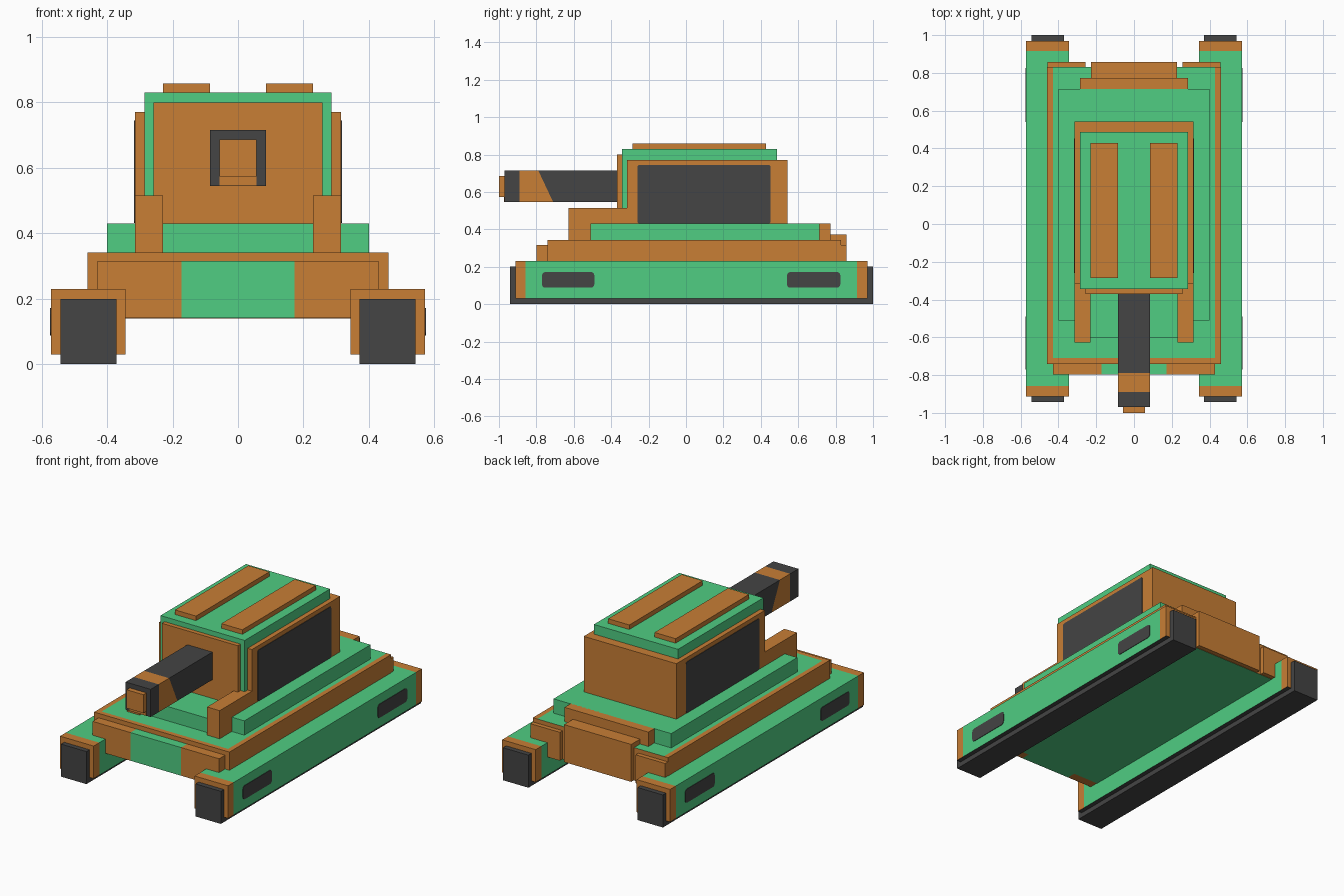
import bpy, bmesh, math
from mathutils import Vector

if "Cube" in bpy.data.objects:
    bpy.data.objects.remove(bpy.data.objects["Cube"])


def material(name, color):
    m = bpy.data.materials.new(name)
    m.diffuse_color = (*color, 1)
    m.use_nodes = True
    m.node_tree.nodes["Principled BSDF"].inputs["Base Color"].default_value = m.diffuse_color
    return m


MATS = [material("green paint", (0.08, 0.61, 0.225)),
        material("orange paint", (0.58, 0.21, 0.036)),
        material("dark rubber", (0.058, 0.058, 0.058))]
GREEN, ORANGE, DARK = 0, 1, 2


def finish(name, bm, rule):
    """Colour faces by a rule on (centre, normal), or with one colour."""
    bmesh.ops.recalc_face_normals(bm, faces=bm.faces)
    for f in bm.faces:
        f.material_index = rule(f.calc_center_median(), f.normal) if callable(rule) else rule
    me = bpy.data.meshes.new(name)
    bm.to_mesh(me)
    bm.free()
    for m in MATS:
        me.materials.append(m)
    ob = bpy.data.objects.new(name, me)
    bpy.context.collection.objects.link(ob)
    return ob


def box(name, x, y, z, rule, cuts=()):
    """Box between ranges; cuts are (point, normal) planes that split faces for paint."""
    bm = bmesh.new()
    bmesh.ops.create_cube(bm, size=1)
    for v in bm.verts:
        v.co = Vector([(r[0] + r[1]) / 2 + c * (r[1] - r[0]) for c, r in zip(v.co, (x, y, z))])
    for co, no in cuts:
        bmesh.ops.bisect_plane(bm, geom=bm.verts[:] + bm.edges[:] + bm.faces[:],
                               plane_co=co, plane_no=no)
    return finish(name, bm, rule)


def cut_x(v):
    return ((v, 0, 0), (1, 0, 0))


def cut_y(v):
    return ((0, v, 0), (0, 1, 0))


def side_plate(name, x, s, y, z, r):
    """Thin dark rounded plate lying on a side face."""
    bm = bmesh.new()
    ring = []
    for cy, cz, a0 in ((y[1] - r, z[1] - r, 0), (y[0] + r, z[1] - r, 90),
                       (y[0] + r, z[0] + r, 180), (y[1] - r, z[0] + r, 270)):
        for k in range(4):
            a = math.radians(a0 + 30 * k)
            ring.append(bm.verts.new((s * x, cy + r * math.cos(a), cz + r * math.sin(a))))
    f = bm.faces.new(ring)
    ext = bmesh.ops.extrude_face_region(bm, geom=[f])
    for v in ext["geom"]:
        if isinstance(v, bmesh.types.BMVert):
            v.co.x += s * 0.003
    return finish(name, bm, DARK)


def span(s, a, b):
    return tuple(sorted((s * a, s * b)))


# Painting rules
def track_rule(c, n):
    if n.z < -0.5:
        return DARK
    return ORANGE if abs(n.y) > 0.5 or c.y < -0.86 or c.y > 0.92 else GREEN


def hull_rule(c, n):
    if n.z < -0.5:
        return GREEN
    return GREEN if n.z > 0.5 and abs(c.x) < 0.43 and c.y > -0.71 else ORANGE


def barrel_rule(c, n):
    limit = -0.79 + (0.715 - c.z) * 0.08 / 0.17
    return ORANGE if -0.89 < c.y < limit else DARK


# Hull with painted rim, nose plate and rear plates
box("hull", (-0.46, 0.46), (-0.74, 0.83), (0.14, 0.342), hull_rule,
    [cut_x(-0.43), cut_x(0.43), cut_y(-0.71)])
box("nose_plate", (-0.43, 0.43), (-0.798, -0.74), (0.142, 0.315),
    lambda c, n: GREEN if abs(c.x) < 0.17 else ORANGE, [cut_x(-0.172), cut_x(0.172)])
box("deck", (-0.40, 0.40), (-0.51, 0.715), (0.34, 0.43), GREEN)
box("deck_front", (-0.23, 0.23), (-0.60, -0.50), (0.34, 0.43), GREEN)
box("deck_rear_block", (-0.285, 0.285), (0.71, 0.772), (0.33, 0.43), ORANGE)
box("rear_door", (-0.228, 0.228), (0.76, 0.858), (0.142, 0.372), ORANGE)

# Turret
box("turret_core", (-0.286, 0.286), (-0.343, 0.486), (0.43, 0.83), GREEN)
box("turret_shell", (-0.315, 0.315), (-0.315, 0.543), (0.43, 0.771), ORANGE)
box("turret_front_plate", (-0.258, 0.258), (-0.37, -0.34), (0.43, 0.80), ORANGE)

# Gun
box("barrel", (-0.085, 0.085), (-0.97, -0.36), (0.545, 0.715), barrel_rule,
    [cut_y(-0.89), ((0, -0.79, 0.715), (0, 0.17, 0.08))])
box("muzzle", (-0.057, 0.057), (-1.0, -0.96), (0.573, 0.686), ORANGE)
box("muzzle_stripe", (-0.057, 0.057), (-0.973, -0.969), (0.546, 0.574), ORANGE)

# Parts repeated on both sides
for s, side in ((-1, "left"), (1, "right")):
    box(f"{side}_track_guard", span(s, 0.343, 0.571), (-0.912, 0.97), (0.03, 0.23),
        track_rule, [cut_y(-0.857), cut_y(0.915)])
    box(f"{side}_tread", span(s, 0.371, 0.543), (-0.942, 1.0), (0, 0.20), DARK)
    for i, y in enumerate(((-0.77, -0.49), (0.54, 0.825))):
        side_plate(f"{side}_track_slot_{i}", 0.571, s, y, (0.088, 0.172), 0.018)
    box(f"{side}_rear_plate", span(s, 0.258, 0.458), (0.82, 0.857), (0.142, 0.316), ORANGE)
    box(f"{side}_turret_brace", span(s, 0.229, 0.315), (-0.628, -0.31), (0.34, 0.515), ORANGE)
    side_plate(f"{side}_window", 0.315, s, (-0.26, 0.452), (0.431, 0.745), 0.012)
    box(f"{side}_roof_strip", span(s, 0.086, 0.229), (-0.285, 0.428), (0.82, 0.858), ORANGE)
